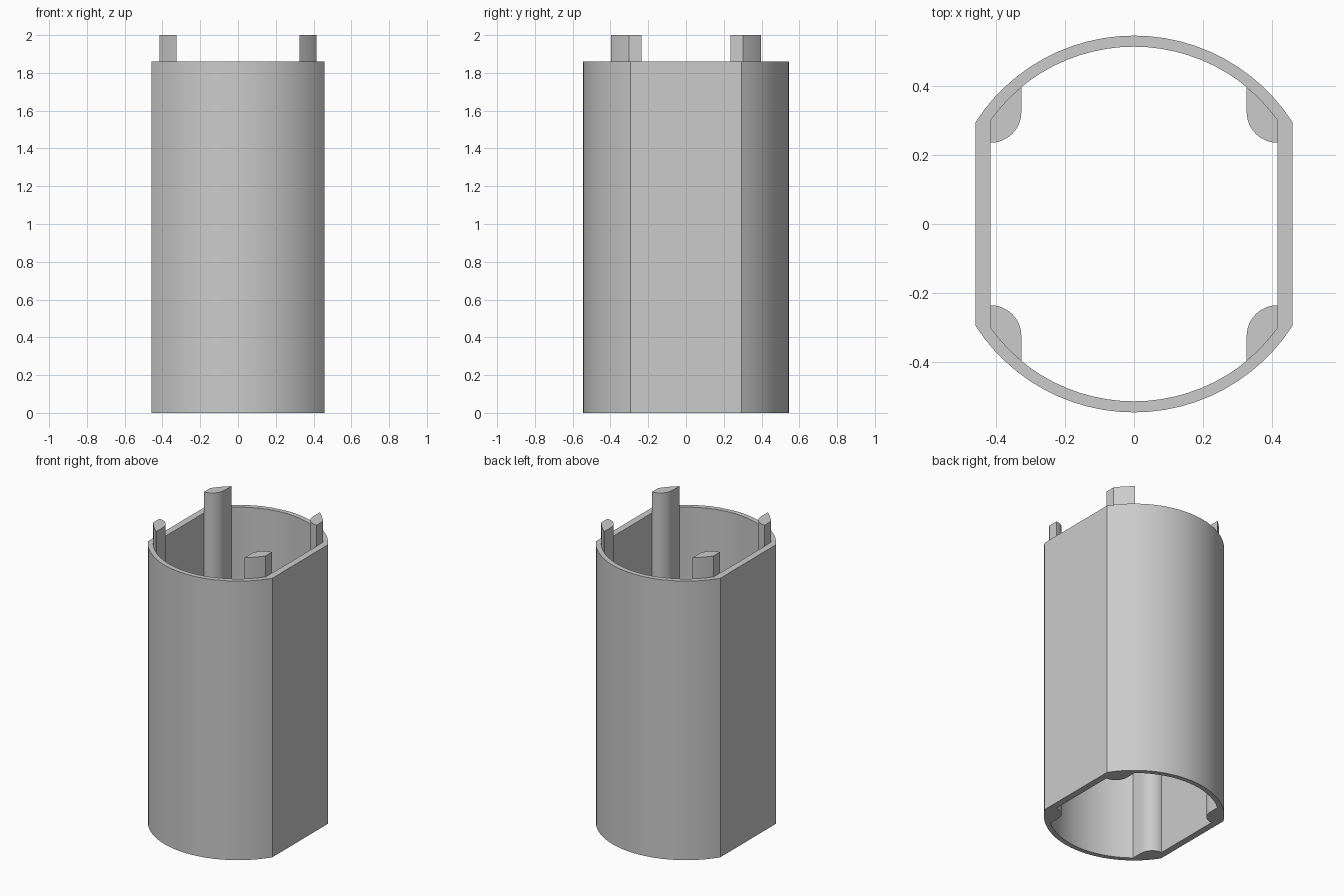
import bpy
import bmesh
from math import asin, acos, cos, sin, pi, sqrt

RADIUS, INNER_RADIUS = 0.545, 0.513
HALF_WIDTH, INNER_HALF_WIDTH = 0.459, 0.415
WALL_TOP, POST_TOP = 1.86, 2.0
POST_X, POST_Y = 0.326, 0.235
ARC_STEPS = 24

if "Cube" in bpy.data.objects:
    bpy.data.objects.remove(bpy.data.objects["Cube"])

grey = bpy.data.materials.new("light grey")
grey.use_nodes = True
grey.diffuse_color = (0.6, 0.6, 0.6, 1)
grey.node_tree.nodes["Principled BSDF"].inputs["Base Color"].default_value = (0.6, 0.6, 0.6, 1)


def finish(name, bm):
    bmesh.ops.recalc_face_normals(bm, faces=bm.faces)
    mesh = bpy.data.meshes.new(name)
    bm.to_mesh(mesh)
    bm.free()
    mesh.materials.append(grey)
    obj = bpy.data.objects.new(name, mesh)
    bpy.context.collection.objects.link(obj)
    return obj


def flattened_circle(radius, half_width):
    """Circle outline with its two sides cut flat."""
    start = acos(half_width / radius)
    points = []
    for base in (0, pi):
        for i in range(ARC_STEPS + 1):
            a = base + start + (pi - 2 * start) * i / ARC_STEPS
            points.append((radius * cos(a), radius * sin(a)))
    return points


# Open tube with flat left and right sides
bm = bmesh.new()
outer = flattened_circle(RADIUS, HALF_WIDTH)
inner = flattened_circle(INNER_RADIUS, INNER_HALF_WIDTH)
rings = [[bm.verts.new((x, y, z)) for x, y in outline]
         for outline, z in ((outer, 0), (outer, WALL_TOP), (inner, WALL_TOP), (inner, 0))]
count = len(outer)
for k, ring in enumerate(rings):
    following = rings[(k + 1) % len(rings)]
    for i in range(count):
        j = (i + 1) % count
        bm.faces.new((ring[i], ring[j], following[j], following[i]))
finish("tube_wall", bm)


def post_outline():
    """Rounded inner corner, closed along the inside of the wall."""
    r = INNER_HALF_WIDTH - POST_X
    points = []
    for i in range(13):
        a = 1.5 * pi - 0.5 * pi * i / 12
        points.append((INNER_HALF_WIDTH + r * cos(a), POST_Y + r + r * sin(a)))
    a0, a1 = acos(POST_X / INNER_RADIUS), acos(INNER_HALF_WIDTH / INNER_RADIUS)
    for i in range(6):
        a = a0 + (a1 - a0) * i / 5
        points.append((INNER_RADIUS * cos(a), INNER_RADIUS * sin(a)))
    return points


# Four corner posts rising above the wall
for y_name, sy in (("front", -1), ("back", 1)):
    for x_name, sx in (("right", -1), ("left", 1)):
        bm = bmesh.new()
        base = bm.faces.new([bm.verts.new((sx * x, sy * y, 0)) for x, y in post_outline()])
        top = bmesh.ops.extrude_face_region(bm, geom=[base], use_keep_orig=True)["geom"]
        bmesh.ops.translate(bm, vec=(0, 0, POST_TOP),
                            verts=[v for v in top if isinstance(v, bmesh.types.BMVert)])
        finish(f"{y_name}_{x_name}_post", bm)

# Soft shading on the curved faces, sharp at the corners
for obj in bpy.data.objects:
    obj.select_set(obj.type == "MESH" and (obj.name.endswith("_post") or obj.name == "tube_wall"))
bpy.context.view_layer.objects.active = bpy.data.objects["tube_wall"]
bpy.ops.object.shade_smooth_by_angle(angle=0.4)
